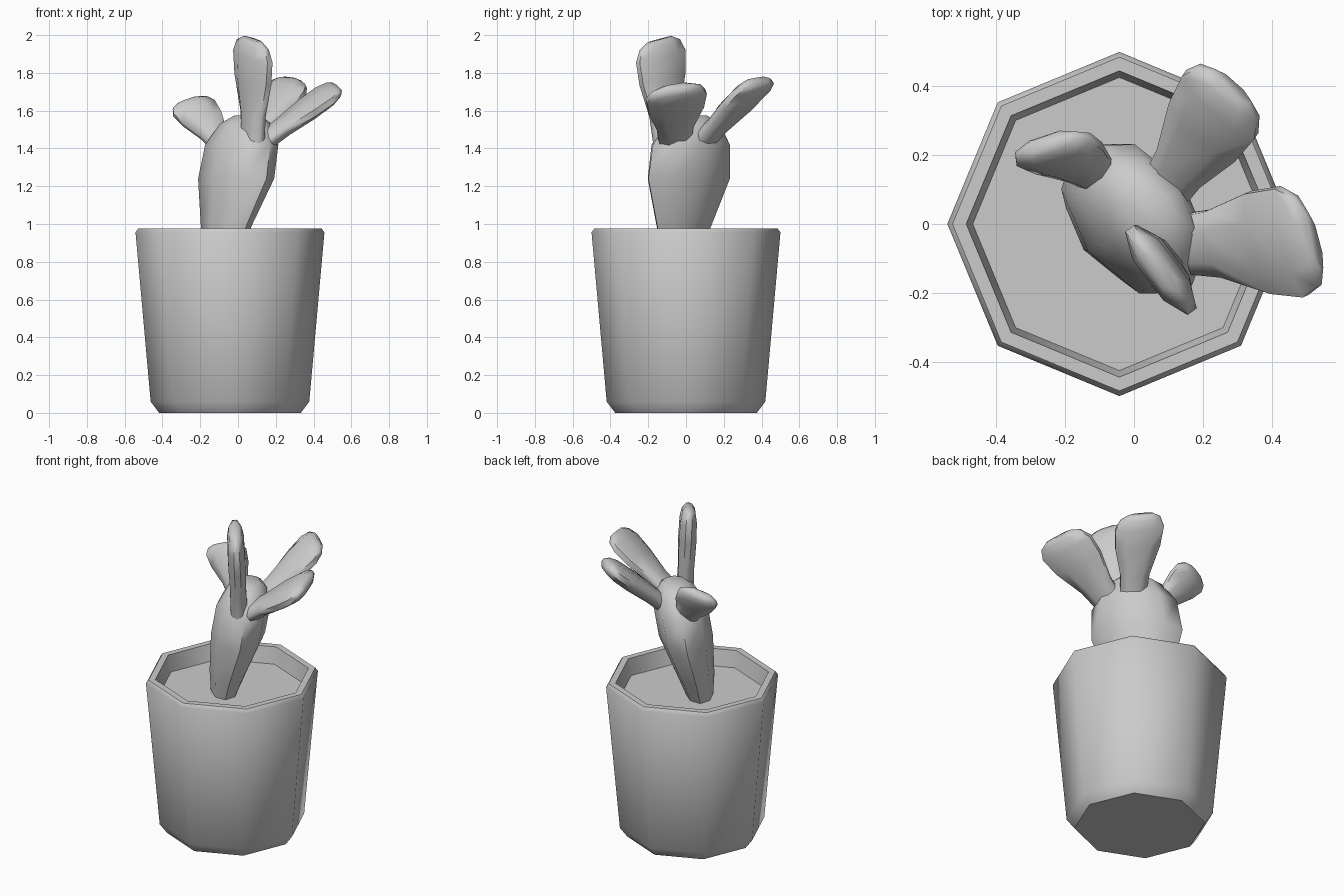
import bpy, bmesh, math
from mathutils import Vector

if "Cube" in bpy.data.objects:
    bpy.data.objects.remove(bpy.data.objects["Cube"])


def loft(name, rings, angle=50, cap_start=True, cap_end=True):
    """Bridge a list of equal-length point rings into one mesh object."""
    bm = bmesh.new()
    loops = [[bm.verts.new(p) for p in ring] for ring in rings]
    n = len(loops[0])
    for a, b in zip(loops, loops[1:]):
        for i in range(n):
            j = (i + 1) % n
            bm.faces.new((a[i], a[j], b[j], b[i]))
    if cap_start:
        bm.faces.new(loops[0][::-1])
    if cap_end:
        bm.faces.new(loops[-1])
    if len(loops) > 1 and cap_start and cap_end:
        bmesh.ops.recalc_face_normals(bm, faces=bm.faces)
    mesh = bpy.data.meshes.new(name)
    bm.to_mesh(mesh)
    bm.free()
    obj = bpy.data.objects.new(name, mesh)
    bpy.context.collection.objects.link(obj)
    bpy.ops.object.select_all(action='DESELECT')
    obj.select_set(True)
    bpy.context.view_layer.objects.active = obj
    bpy.ops.object.shade_smooth_by_angle(angle=math.radians(angle))
    return obj


def ellipse(center, u, v, n=8, phase=0.0):
    c = Vector(center)
    return [c + u * math.cos(phase + k * math.tau / n)
            + v * math.sin(phase + k * math.tau / n) for k in range(n)]


X, Y = Vector((1, 0, 0)), Vector((0, 1, 0))
POT_X = -0.0425

# Octagonal pot: outside wall, rim, then inner wall (radius, height)
pot_profile = [(0.375, 0), (0.42, 0.06), (0.5, 0.955), (0.485, 0.977),
               (0.445, 0.977), (0.425, 0.87)]
loft("pot", [ellipse((POT_X, 0, z), X * r, Y * r) for r, z in pot_profile],
     cap_end=False)

# Soil surface inside the pot
loft("soil", [ellipse((POT_X, 0, 0.875), X * 0.427, Y * 0.427)],
     cap_start=False)

# Cactus trunk: flattened, leaning (x, y, z, half width, half depth)
wide, deep = Vector((0.6, -0.8, 0)), Vector((0.8, 0.6, 0))
trunk = [(-0.08, -0.025, 0.86, 0.13, 0.075),
         (-0.06, -0.01, 1.0, 0.18, 0.108),
         (-0.01, 0.015, 1.24, 0.268, 0.155),
         (0.02, 0.025, 1.42, 0.25, 0.155),
         (0.04, 0.035, 1.53, 0.17, 0.115),
         (0.05, 0.04, 1.575, 0.08, 0.06)]
loft("cactus_trunk", [ellipse((x, y, z), wide * a, deep * b)
                      for x, y, z, a, b in trunk], angle=60)

# Pads: paddle outline (fraction along length, width scale, thickness scale)
paddle = [(0, 0.5, 1.0), (0.3, 0.6, 0.9), (0.62, 0.92, 1.0),
          (0.84, 1.0, 0.95), (0.95, 0.82, 0.75), (1.0, 0.5, 0.45)]
section = [(1, -0.35), (1, 0.35), (0.5, 1), (-0.5, 1),
           (-1, 0.35), (-1, -0.35), (-0.5, -1), (0.5, -1)]


def pad(name, base, tip, across, half_w, half_t):
    base, tip = Vector(base), Vector(tip)
    w = Vector(across).normalized()
    n = (tip - base).cross(w).normalized()
    rings = []
    for t, sw, st in paddle:
        c = base.lerp(tip, t)
        rings.append([c + w * (p * half_w * sw) + n * (q * half_t * st)
                      for p, q in section])
    loft(name, rings, angle=60)


pad("top_pad", (0.08, -0.10, 1.42), (0.078, -0.14, 1.978),
    (0.6, -0.8, -0.22), 0.155, 0.05)
pad("right_pad", (0.11, -0.06, 1.42), (0.525, -0.05, 1.725),
    (0.25, -0.95, -0.15), 0.165, 0.048)
pad("back_pad", (0.07, 0.07, 1.42), (0.285, 0.40, 1.76),
    (0.75, -0.66, -0.1), 0.14, 0.05)
pad("left_pad", (-0.07, 0.12, 1.40), (-0.265, 0.235, 1.655),
    (0.9, 0.3, 0.3), 0.12, 0.042)
